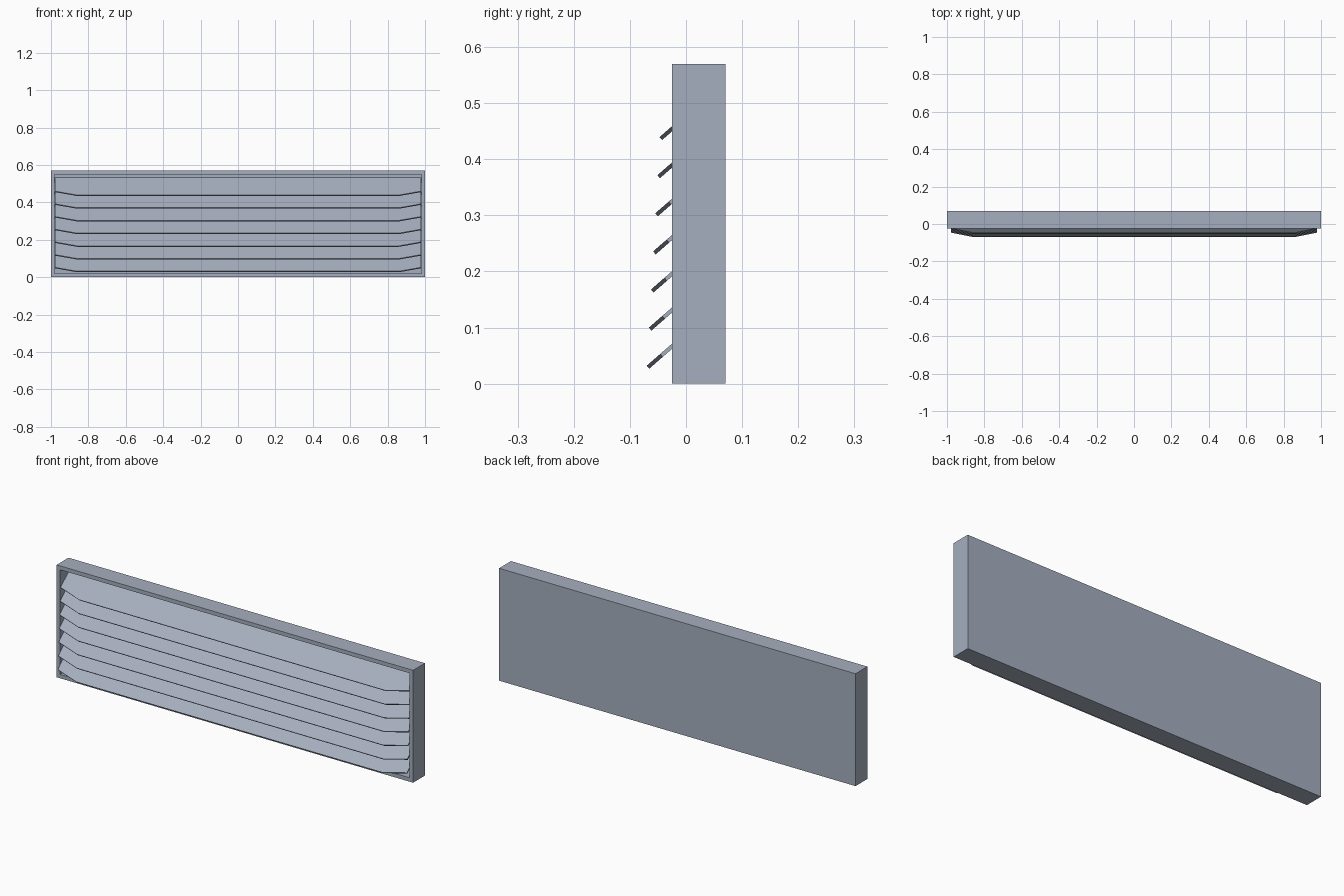
import bpy, bmesh
from mathutils import Vector

if "Cube" in bpy.data.objects:
    bpy.data.objects.remove(bpy.data.objects["Cube"])

W, H = 1.0, 0.57             # half width, height
FRONT, BACK = -0.025, 0.07   # casing depth range
LIP, FLOOR = 0.02, 0.06      # rim width, y of recess floor
SLATS = 7

paint = bpy.data.materials.new("blue grey paint")
paint.diffuse_color = (0.38, 0.43, 0.52, 1)
paint.use_nodes = True
paint.node_tree.nodes["Principled BSDF"].inputs["Base Color"].default_value = paint.diffuse_color


def finish(name, bm):
    bmesh.ops.recalc_face_normals(bm, faces=bm.faces)
    mesh = bpy.data.meshes.new(name)
    bm.to_mesh(mesh)
    bm.free()
    mesh.materials.append(paint)
    obj = bpy.data.objects.new(name, mesh)
    bpy.context.collection.objects.link(obj)
    return obj


# Casing: a box with a thin rim and a recessed front
bm = bmesh.new()
bmesh.ops.create_cube(bm, size=1)
for v in bm.verts:
    v.co = (v.co.x * 2 * W, FRONT if v.co.y < 0 else BACK, (v.co.z + 0.5) * H)
bm.normal_update()
face = min(bm.faces, key=lambda f: f.calc_center_median().y)
bmesh.ops.inset_region(bm, faces=[face], thickness=LIP, use_even_offset=True)
ext = bmesh.ops.extrude_face_region(bm, geom=[face])
for v in [g for g in ext["geom"] if isinstance(g, bmesh.types.BMVert)]:
    v.co.y = FLOOR
if face.is_valid:
    bmesh.ops.delete(bm, geom=[face], context='FACES_ONLY')
finish("casing", bm)


# Slats: sloping blades with clipped front corners, lower ones reach further out
def slat(name, y_tip, z_tip):
    slope = 0.87
    half, clip_x, clip_y = W - LIP - 0.001, 0.86, y_tip + 0.024
    outline = [(-half, FLOOR), (-half, clip_y), (-clip_x, y_tip),
               (clip_x, y_tip), (half, clip_y), (half, FLOOR)]
    drop = Vector((0, slope, -1)).normalized() * 0.007
    bm = bmesh.new()
    top = bm.faces.new([bm.verts.new((x, y, z_tip + (y - y_tip) * slope))
                        for x, y in outline])
    ext = bmesh.ops.extrude_face_region(bm, geom=[top], use_keep_orig=True)
    moved = [g for g in ext["geom"] if isinstance(g, bmesh.types.BMVert)]
    bmesh.ops.translate(bm, verts=moved, vec=drop)
    finish(name, bm)


for i in range(SLATS):
    slat(f"slat_{i + 1}", -0.07 + 0.0038 * i, 0.032 + 0.0679 * i)
